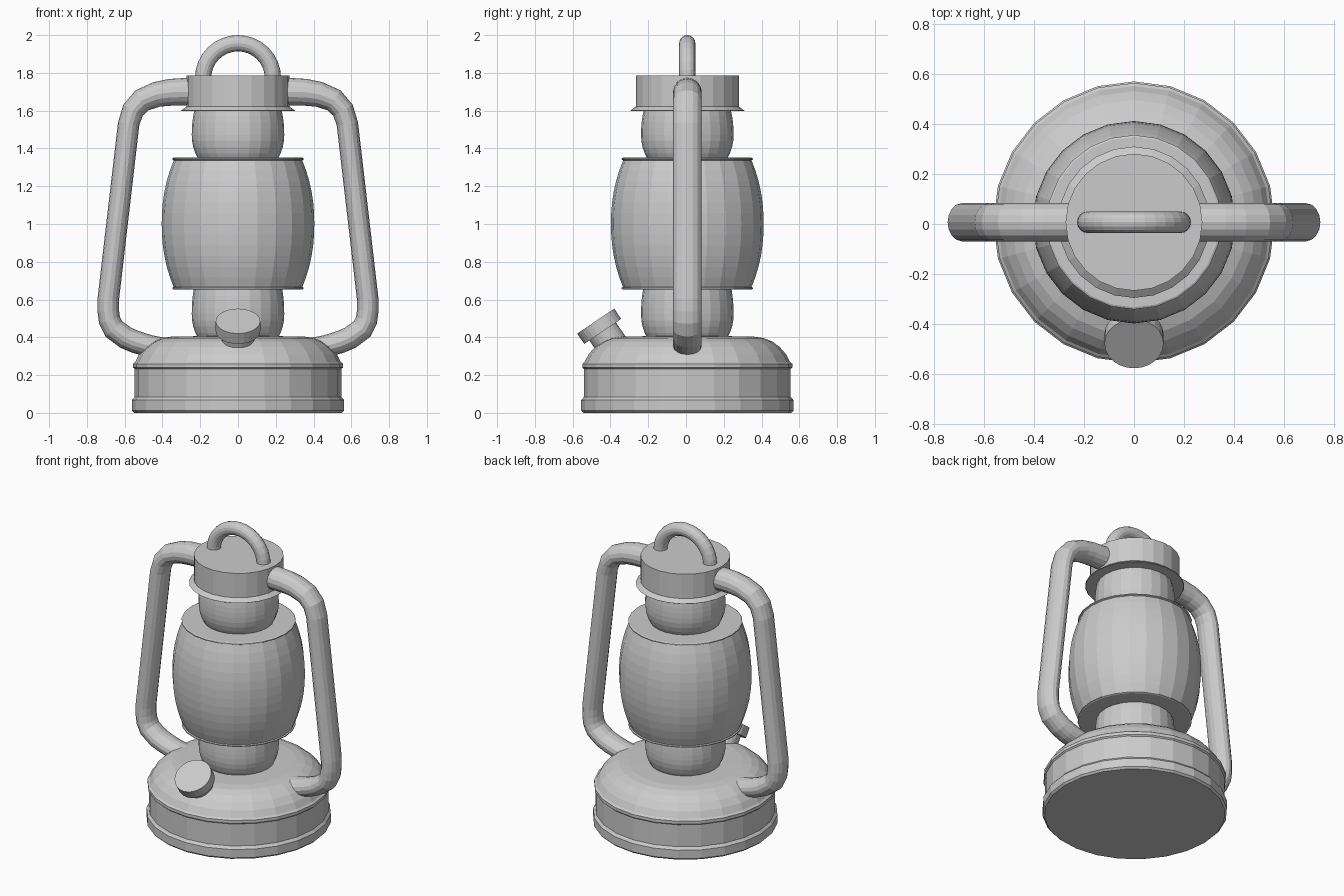
import bpy, bmesh, math
from mathutils import Vector, Matrix

if "Cube" in bpy.data.objects:
    bpy.data.objects.remove(bpy.data.objects["Cube"])

CY = 0.007      # centre line of the lantern in y
SIDES = 24

grey = bpy.data.materials.new("plain grey metal")
grey.diffuse_color = (0.6, 0.6, 0.6, 1)
grey.use_nodes = True
grey.node_tree.nodes["Principled BSDF"].inputs["Base Color"].default_value = grey.diffuse_color


def finish(name, bm):
    bmesh.ops.recalc_face_normals(bm, faces=bm.faces)
    me = bpy.data.meshes.new(name)
    bm.to_mesh(me)
    bm.free()
    me.materials.append(grey)
    ob = bpy.data.objects.new(name, me)
    bpy.context.collection.objects.link(ob)
    return ob


def skin(bm, rings):
    """Bridge successive vertex rings and cap both ends."""
    rings = [[bm.verts.new(p) for p in r] for r in rings]
    n = len(rings[0])
    for a, b in zip(rings, rings[1:]):
        for i in range(n):
            j = (i + 1) % n
            bm.faces.new((a[i], a[j], b[j], b[i]))
    bm.faces.new(rings[0])
    bm.faces.new(rings[-1])


def lathe(name, profile, matrix=None, sides=SIDES):
    """Turned part from (radius, height) points."""
    bm = bmesh.new()
    ang = [2 * math.pi * i / sides for i in range(sides)]
    skin(bm, [[(r * math.cos(a), r * math.sin(a), z) for a in ang] for r, z in profile])
    bm.transform(matrix or Matrix.Translation((0, CY, 0)))
    return finish(name, bm)


def tube(name, path, depth, sides=16):
    """Oval tube along (x, z, half width) points; depth is the half size in y."""
    bm = bmesh.new()
    rings = []
    for k, (x, z, w) in enumerate(path):
        p, q = path[max(k - 1, 0)], path[min(k + 1, len(path) - 1)]
        t = Vector((q[0] - p[0], 0, q[1] - p[1])).normalized()
        side = Vector((-t.z, 0, t.x))
        c = Vector((x, CY, z))
        rings.append([c + side * w * math.cos(a) + Vector((0, depth * math.sin(a), 0))
                      for a in (2 * math.pi * i / sides for i in range(sides))])
    skin(bm, rings)
    return finish(name, bm)


def barrel(r_end0, r_mid, r_end1, z0, z1, steps):
    """Bulging profile through three radii."""
    pts = []
    for i in range(steps + 1):
        u = 2 * i / steps - 1
        end = r_end0 if u < 0 else r_end1
        pts.append((r_mid - (r_mid - end) * abs(u) ** 2.2, z0 + (z1 - z0) * i / steps))
    return pts


# fuel tank base with foot rim, seam ring and domed top
lathe("fuel_tank", [(0.55, 0), (0.562, 0.012), (0.562, 0.068), (0.547, 0.085), (0.547, 0.232),
                    (0.556, 0.24), (0.556, 0.26), (0.544, 0.27), (0.523, 0.31), (0.488, 0.35),
                    (0.45, 0.378), (0.405, 0.396), (0.35, 0.404), (0.22, 0.406)])

# rounded necks under and over the globe
lathe("burner_neck", barrel(0.208, 0.245, 0.234, 0.39, 0.655, 8))
lathe("chimney_neck", barrel(0.208, 0.245, 0.23, 1.34, 1.605, 8))

# globe between two thin plates
lathe("globe", barrel(0.338, 0.404, 0.338, 0.66, 1.342, 12))
for name, z in (("lower_plate", 0.653), ("upper_plate", 1.337)):
    lathe(name, [(0.34, z), (0.348, z + 0.004), (0.348, z + 0.01), (0.34, z + 0.014)])

# hood with flared lip
lathe("hood", [(0.298, 1.597), (0.302, 1.6), (0.273, 1.622), (0.273, 1.785)])

# side tubes, mirrored
frame = tube("side_tube", [(0.2, 1.7, 0.073), (0.28, 1.7, 0.073), (0.36, 1.697, 0.071),
                           (0.43, 1.686, 0.067), (0.508, 1.655, 0.063), (0.556, 1.602, 0.059),
                           (0.579, 1.53, 0.057), (0.687, 0.6, 0.057), (0.687, 0.54, 0.057),
                           (0.68, 0.49, 0.058), (0.658, 0.445, 0.06), (0.593, 0.397, 0.06),
                           (0.54, 0.375, 0.06), (0.47, 0.355, 0.058), (0.37, 0.338, 0.055)], 0.076)
frame.modifiers.new("Mirror", 'MIRROR')

# carrying loop on top
arc = [(0.185 * math.cos(math.pi * i / 16), 1.772 + 0.185 * math.sin(math.pi * i / 16), 0.043)
       for i in range(17)]
tube("carry_loop", [(0.185, 1.73, 0.043)] + arc + [(-0.185, 1.73, 0.043)], 0.043)

# tilted filler cap and its neck
tilt = Matrix.Translation((0, -0.478, 0.486)) @ Matrix.Rotation(math.radians(34), 4, 'X')
lathe("filler_cap", [(0.118, -0.066), (0.118, 0)], tilt)
lathe("filler_neck", [(0.085, -0.2), (0.085, -0.06)], tilt)
